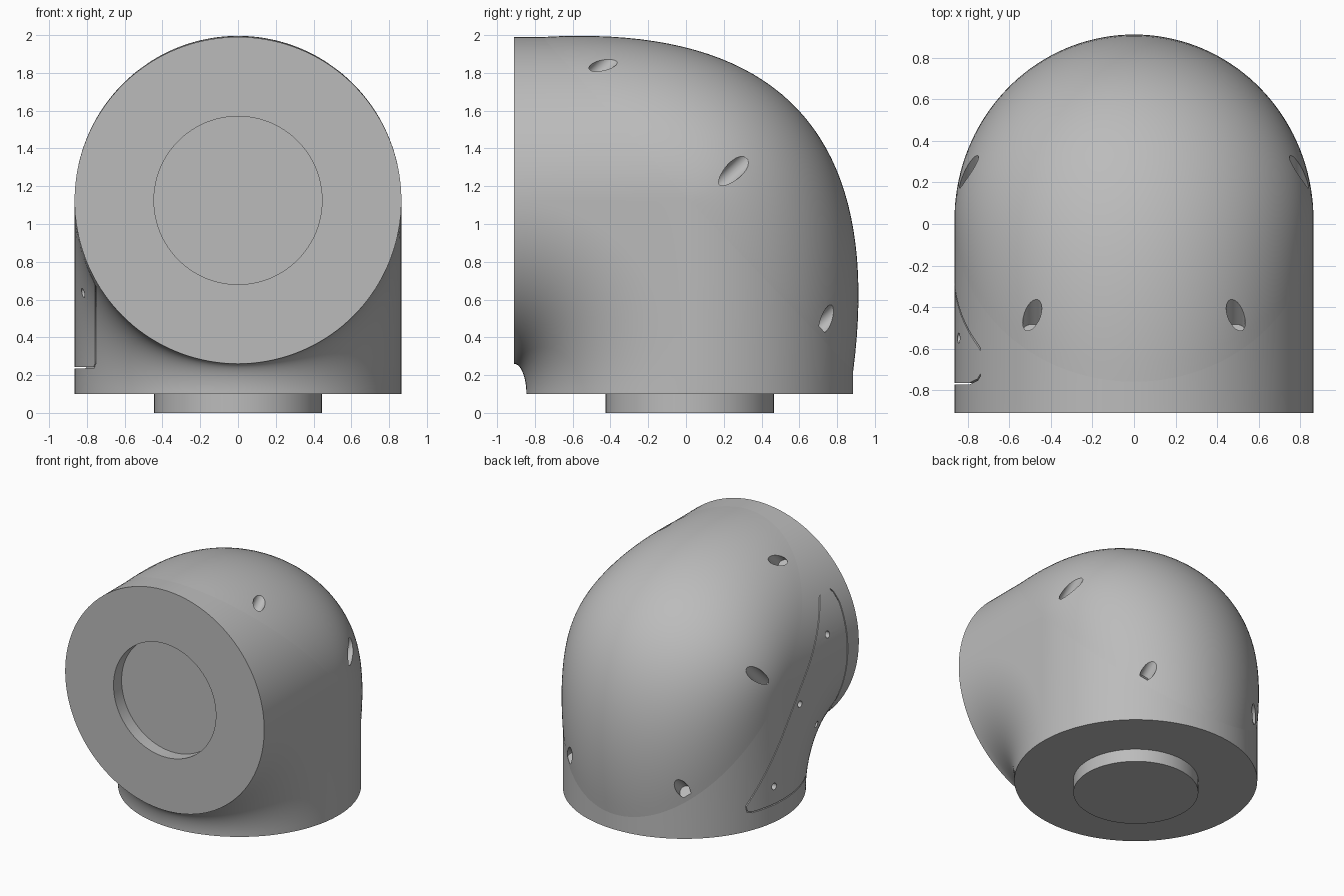
import bpy, bmesh, math
from mathutils import Vector

cube = bpy.data.objects.get("Cube")
if cube:
    bpy.data.objects.remove(cube, do_unlink=True)

R = 0.865                      # pipe radius
CY, CZ = 0.02, 1.125           # where the two pipe axes cross
FRONT, BOTTOM = -0.93, -1.025  # pipe ends, measured from the crossing
SEAM_TOP, SEAM_LOW = (-0.78, 0.865), (0.865, -0.905)
CREST = (1.11, 0.974)          # control point of the dome curve
STEPS = 72

grey = bpy.data.materials.new("plain_grey")
grey.use_nodes = True
grey.diffuse_color = (0.5, 0.5, 0.5, 1)
grey.node_tree.nodes["Principled BSDF"].inputs["Base Color"].default_value = (0.5, 0.5, 0.5, 1)


def make_object(name, bm, helper=False):
    bmesh.ops.recalc_face_normals(bm, faces=bm.faces)
    mesh = bpy.data.meshes.new(name)
    bm.to_mesh(mesh)
    bm.free()
    obj = bpy.data.objects.new(name, mesh)
    bpy.context.collection.objects.link(obj)
    mesh.materials.append(grey)
    obj.hide_render = helper
    return obj


def slice_solid(name, profile):
    """Sweep a side profile across x; it shrinks with the round section."""
    bm = bmesh.new()
    rows = []
    for i in range(STEPS + 1):
        a = math.pi * (i / STEPS - 0.5)
        rows.append([bm.verts.new((R * math.sin(a), CY + y, CZ + z))
                     for y, z in profile(max(math.cos(a), 0.0))])
    n = len(rows[0])
    for p, q in zip(rows, rows[1:]):
        for j in range(n):
            k = (j + 1) % n
            bm.faces.new((p[j], p[k], q[k], q[j]))
    bmesh.ops.remove_doubles(bm, verts=bm.verts, dist=1e-5)
    edges = [e for e in bm.edges if e.is_boundary]
    if edges:
        bmesh.ops.holes_fill(bm, edges=edges, sides=0)
    return make_object(name, bm)


def throat(r, steps=20):
    """Elliptical inner bend, from the front end to the bottom end."""
    a, b = -FRONT - R * r, -BOTTOM - R * r
    angles = [math.pi / 2 * i / steps for i in range(steps + 1)]
    return [(FRONT + a * math.sin(t), BOTTOM + b * math.cos(t)) for t in angles]


def housing_profile(r):
    return throat(r) + [(R * r, BOTTOM), (SEAM_LOW[0] * r, SEAM_LOW[1] * r),
                        (SEAM_TOP[0] * r, SEAM_TOP[1] * r), (FRONT, R * r)]


def dome_profile(r, steps=40):
    pts = []
    for i in range(steps + 1):
        t = i / steps
        pts.append([r * ((1 - t) ** 2 * p + 2 * t * (1 - t) * c + t * t * q)
                    for p, c, q in zip(SEAM_TOP, CREST, SEAM_LOW)])
    return pts


def cylinder(name, start, end, radius, sides=32, helper=False):
    start, end = Vector(start), Vector(end)
    axis = end - start
    bm = bmesh.new()
    bmesh.ops.create_cone(bm, cap_ends=True, segments=sides, radius1=radius,
                          radius2=radius, depth=axis.length)
    turn = Vector((0, 0, 1)).rotation_difference(axis).to_matrix()
    for v in bm.verts:
        v.co = turn @ v.co + (start + end) / 2
    return make_object(name, bm, helper)


def offset(points, d):
    """Move a closed outline sideways by d."""
    out = []
    for i, (y, z) in enumerate(points):
        (y0, z0), (y1, z1) = points[i - 1], points[(i + 1) % len(points)]
        n = Vector((z1 - z0, y0 - y1)).normalized() * d
        out.append((y + n.x, z + n.y))
    return out


def groove_cutter(name, outline, x0, x1, width):
    """Thin closed wall standing along x that follows an outline."""
    bm = bmesh.new()
    loops = [[bm.verts.new((x, y, z)) for y, z in offset(outline, d)]
             for x, d in ((x0, -width / 2), (x0, width / 2),
                          (x1, width / 2), (x1, -width / 2))]
    n = len(outline)
    for i in range(4):
        p, q = loops[i], loops[(i + 1) % 4]
        for j in range(n):
            k = (j + 1) % n
            bm.faces.new((p[j], p[k], q[k], q[j]))
    return make_object(name, bm, True)


def carve(obj, cutters):
    for c in cutters:
        mod = obj.modifiers.new("cut", 'BOOLEAN')
        mod.operation = 'DIFFERENCE'
        mod.solver = 'EXACT'
        mod.object = c
    bpy.context.view_layer.update()
    deps = bpy.context.evaluated_depsgraph_get()
    mesh = bpy.data.meshes.new_from_object(obj.evaluated_get(deps))
    obj.modifiers.clear()
    obj.data = mesh
    for c in cutters:
        bpy.data.objects.remove(c, do_unlink=True)


# Main solids
housing = slice_solid("elbow_housing", housing_profile)
dome = slice_solid("dome_cover", dome_profile)
peg = cylinder("bottom_peg", (0, CY, 0), (0, CY, 0.11), 0.445, 96)

# Round socket in the front end
cuts = [cylinder("socket_cutter", (0, -1.1, CZ), (0, -0.81, CZ), 0.445, 96, True)]

# Side access panel, outlined by a fine groove
inner = [(CY + y, CZ + z) for y, z in throat(0.49, 40)]
outline = [p for p in inner if p[0] > -0.77 and p[1] > 0.26]
outline += [(-0.40, 0.24), (0.33, 0.24), (0.37, 0.255), (0.38, 0.30),
            (-0.59, 1.56), (-0.64, 1.60), (-0.70, 1.60), (-0.75, 1.55),
            (-0.77, 1.47), (-0.77, 0.70)]
cuts.append(groove_cutter("panel_groove_cutter", outline, -1.0, -0.74, 0.008))

# Small screw holes in the panel
for y, z in ((-0.55, 1.31), (-0.18, 0.91), (-0.45, 0.635), (0.13, 0.38)):
    cuts.append(cylinder("panel_hole_cutter", (-1, y, z), (-0.78, y, z), 0.025, 24, True))
carve(housing, cuts)

# Slanted screw holes in the dome, square to the seam
along = Vector((0, SEAM_TOP[0] - SEAM_LOW[0], SEAM_TOP[1] - SEAM_LOW[1])).normalized()
out = Vector((0, along.z, -along.y))
centre = Vector((0, CY + (SEAM_TOP[0] + SEAM_LOW[0]) / 2, CZ + (SEAM_TOP[1] + SEAM_LOW[1]) / 2))
cuts = []
for side in (-1, 1):
    for x, s in ((0.49, 0.88), (0.795, 0.0), (0.49, -0.91)):
        base = centre + along * s + Vector((side * x, 0, 0))
        cuts.append(cylinder("dome_hole_cutter", base + out * 0.03, base + out, 0.046, 32, True))
carve(dome, cuts)

# Smooth shading with sharp rims
bpy.ops.object.select_all(action='DESELECT')
for obj in (housing, dome, peg):
    obj.select_set(True)
bpy.context.view_layer.objects.active = housing
bpy.ops.object.shade_smooth_by_angle(angle=math.radians(30))
